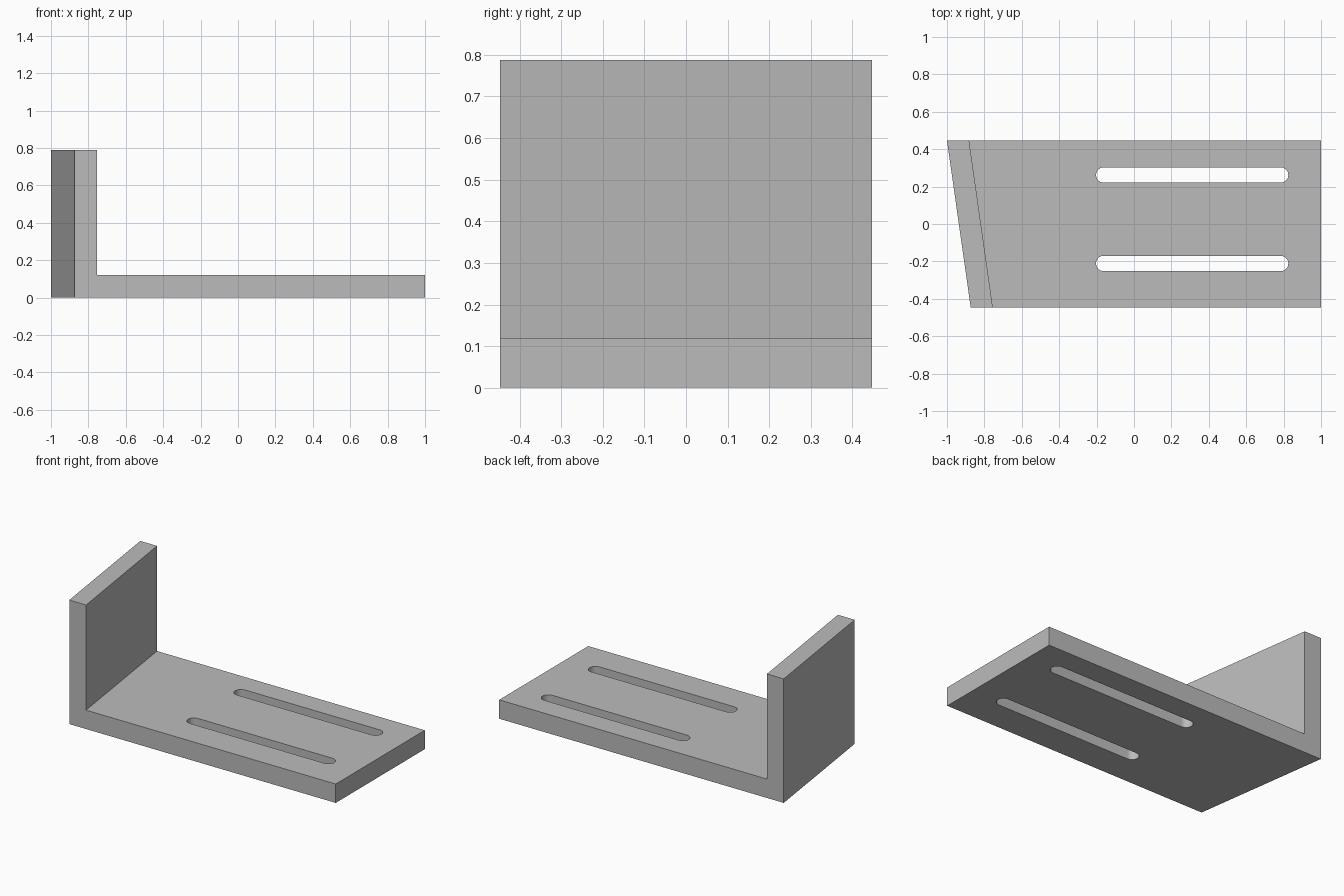
import bpy
import bmesh
from math import cos, sin, pi, radians
from mathutils import Vector

cube = bpy.data.objects.get("Cube")
if cube:
    bpy.data.objects.remove(cube, do_unlink=True)

HALF_DEPTH = 0.447
HEIGHT, PLATE = 0.788, 0.12
WALL = 0.118
SKEW = 0.127  # sideways shift of the upright from front to back

grey = bpy.data.materials.new("plain grey")
grey.use_nodes = True
colour = (0.5, 0.5, 0.5, 1)
grey.diffuse_color = colour
grey.node_tree.nodes["Principled BSDF"].inputs["Base Color"].default_value = colour


def prism(name, outline, offset):
    """Extrude a planar outline; offset maps each start point to its end point."""
    bm = bmesh.new()
    start = [bm.verts.new(p) for p in outline]
    end = [bm.verts.new(offset(Vector(p))) for p in outline]
    bm.faces.new(start)
    bm.faces.new(end[::-1])
    for i in range(len(start)):
        j = (i + 1) % len(start)
        bm.faces.new((start[i], end[i], end[j], start[j]))
    bmesh.ops.recalc_face_normals(bm, faces=bm.faces)
    mesh = bpy.data.meshes.new(name)
    bm.to_mesh(mesh)
    bm.free()
    mesh.materials.append(grey)
    obj = bpy.data.objects.new(name, mesh)
    bpy.context.collection.objects.link(obj)
    return obj


# L-shaped bracket, with the upright running at a slant
left = -1 + SKEW
profile = [(left, 0), (1, 0), (1, PLATE), (left + WALL, PLATE),
           (left + WALL, HEIGHT), (left, HEIGHT)]
bracket = prism(
    "angle_bracket", [(x, -HALF_DEPTH, z) for x, z in profile],
    lambda p: p + Vector((-SKEW if p.x < 0 else 0, 2 * HALF_DEPTH, 0)))


# Rounded slots through the plate
def slot_outline(x0, x1, y, r, steps=16):
    points = []
    for cx, first in ((x1 - r, -pi / 2), (x0 + r, pi / 2)):
        for i in range(steps + 1):
            a = first + pi * i / steps
            points.append((cx + r * cos(a), y + r * sin(a), -0.1))
    return points


bpy.context.view_layer.objects.active = bracket
bracket.select_set(True)
for y in (0.262, -0.211):
    cutter = prism("slot_cutter", slot_outline(-0.203, 0.825, y, 0.041),
                   lambda p: p + Vector((0, 0, 0.4)))
    cutter.hide_render = True
    cut = bracket.modifiers.new("slot", "BOOLEAN")
    cut.operation = "DIFFERENCE"
    cut.solver = "EXACT"
    cut.object = cutter
    bpy.ops.object.modifier_apply(modifier=cut.name)
    bpy.data.objects.remove(cutter, do_unlink=True)

bpy.ops.object.shade_smooth_by_angle(angle=radians(30))
